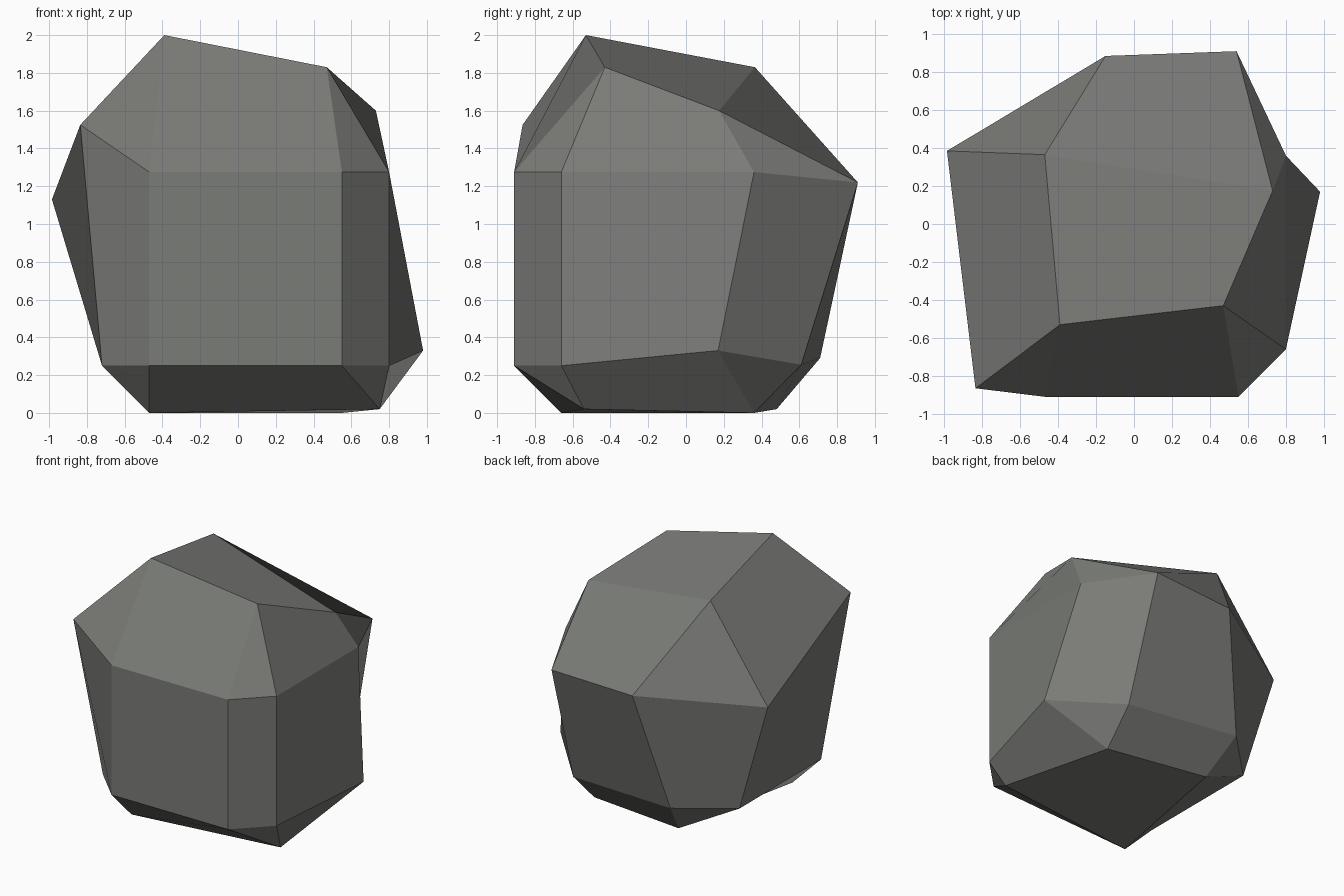
import bpy
import bmesh
from mathutils import Vector

if "Cube" in bpy.data.objects:
    bpy.data.objects.remove(bpy.data.objects["Cube"])

# Boulder: a chamfered block whose corners were pushed around.
# Each block corner (sign x, y, z) has three points: on its x, y and z side.
CORNERS = {
    (-1, -1, -1): [(-.72, -.66, .25), (-.47, -.91, .25), (-.47, -.66, 0)],
    (1, -1, -1): [(.80, -.66, .25), (.55, -.91, .25), (.75, -.54, .02)],
    (1, 1, -1): [(.98, .17, .33), (.56, .61, .255), (.55, .36, 0)],
    (-1, 1, -1): [(-.72, .36, .25), (-.36, .71, .29), (-.27, .48, .02)],
    (-1, -1, 1): [(-.835, -.865, 1.525), (-.47, -.91, 1.275), (-.39, -.53, 2.0)],
    (1, -1, 1): [(.80, -.66, 1.275), (.55, -.91, 1.275), (.47, -.43, 1.83)],
    (1, 1, 1): [(.80, .36, 1.275), (.54, .91, 1.22), (.73, .175, 1.60)],
    (-1, 1, 1): [(-.985, .385, 1.13), (-.15, .885, 1.19), (-.47, .365, 1.83)],
}
# Chamfers that fold inward: back right upright, lower left
FOLD_IN = {(1, 1, 0), (-1, 0, -1)}
CENTRE = Vector((0, 0, 0.9))

bm = bmesh.new()
pts = {(c, i): bm.verts.new(p) for c, row in CORNERS.items() for i, p in enumerate(row)}


def sign(axes):
    """Corner or direction key from {axis: sign}."""
    return tuple(axes.get(i, 0) for i in range(3))


def add_face(vs, fold_in=False):
    """Add a face facing outward; choose which diagonal a bent quad folds on."""
    mid = sum((v.co for v in vs), Vector()) / len(vs)
    out = mid - CENTRE
    if (vs[1].co - vs[0].co).cross(vs[2].co - vs[0].co).dot(out) < 0:
        vs = vs[::-1]
    if len(vs) == 4:
        n = (vs[2].co - vs[0].co).cross(vs[3].co - vs[1].co)
        bulge = (vs[0].co + vs[2].co - vs[1].co - vs[3].co).dot(n)
        if (bulge < 0) != fold_in:
            vs = vs[1:] + vs[:1]
    bm.faces.new(vs)


# Corner triangles
for c in CORNERS:
    add_face([pts[c, i] for i in range(3)])

for a in range(3):
    b, d = (a + 1) % 3, (a + 2) % 3
    # Main sides
    for s in (-1, 1):
        add_face([pts[sign({a: s, b: u, d: v}), a]
                  for u, v in ((-1, -1), (1, -1), (1, 1), (-1, 1))])
    # Chamfers running along axis a
    for u in (-1, 1):
        for v in (-1, 1):
            lo, hi = sign({a: -1, b: u, d: v}), sign({a: 1, b: u, d: v})
            add_face([pts[lo, b], pts[hi, b], pts[hi, d], pts[lo, d]],
                     sign({b: u, d: v}) in FOLD_IN)

mesh = bpy.data.meshes.new("boulder")
bm.to_mesh(mesh)
bm.free()

stone = bpy.data.materials.new("grey stone")
stone.diffuse_color = (0.195, 0.2, 0.185, 1)
stone.use_nodes = True
stone.node_tree.nodes["Principled BSDF"].inputs["Base Color"].default_value = stone.diffuse_color
mesh.materials.append(stone)
bpy.context.collection.objects.link(bpy.data.objects.new("boulder", mesh))
